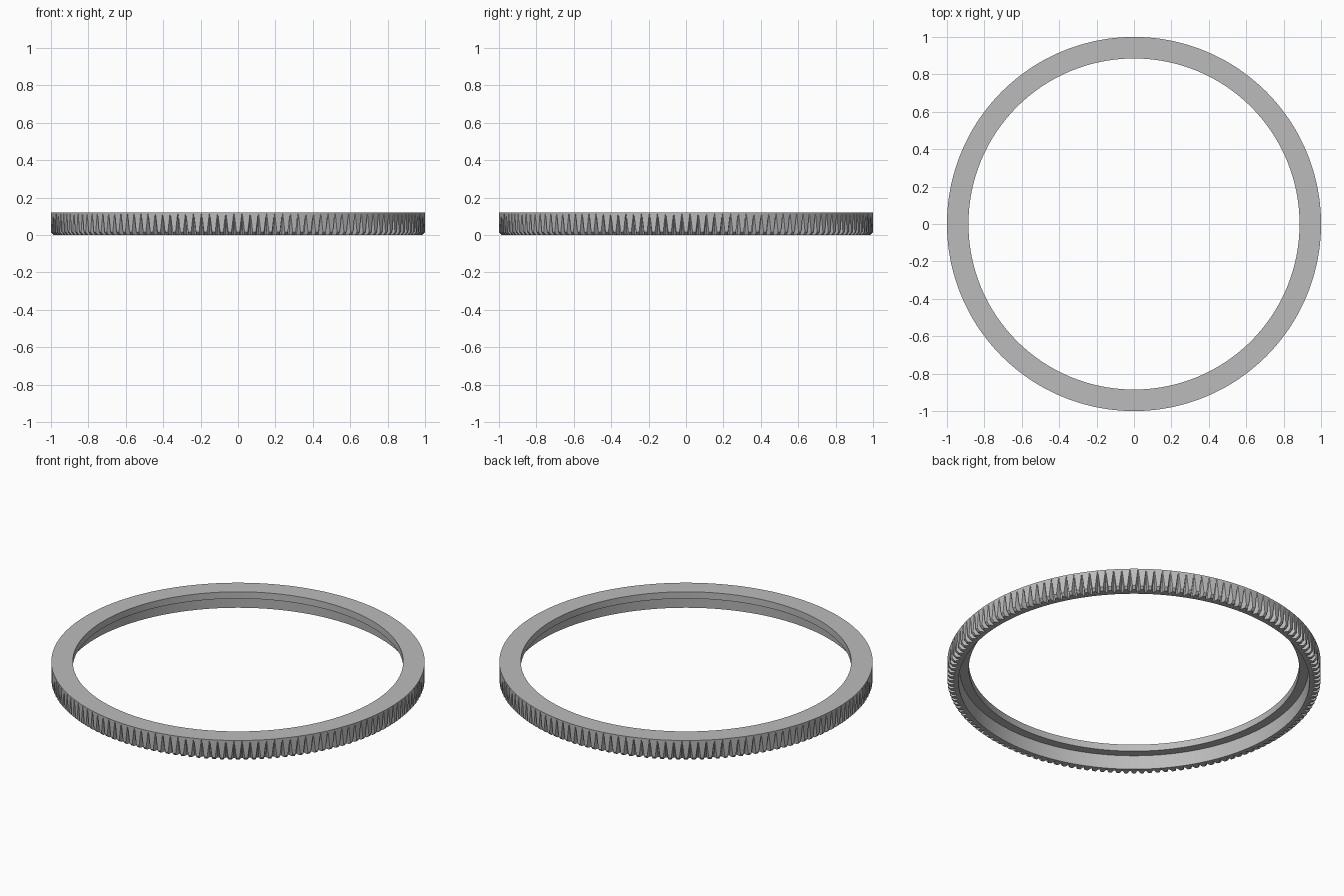
import bpy, bmesh, math

cube = bpy.data.objects.get("Cube")
if cube:
    bpy.data.objects.remove(cube, do_unlink=True)

TEETH = 144
PITCH = 2 * math.pi / TEETH

grey = bpy.data.materials.new("plain grey")
grey.use_nodes = True
colour = (0.5, 0.5, 0.5, 1)
grey.diffuse_color = colour
grey.node_tree.nodes["Principled BSDF"].inputs["Base Color"].default_value = colour


def ring(bm, z, tip, root, gap_top, gap_floor):
    """One loop of the ring: a tooth land and a groove floor per pitch."""
    verts = []
    for i in range(TEETH):
        middle = (i + 0.5) * PITCH
        for r, offset in ((tip, -gap_top), (root, -gap_floor),
                          (root, gap_floor), (tip, gap_top)):
            a = middle + offset * PITCH / 2
            verts.append(bm.verts.new((r * math.cos(a), r * math.sin(a), z)))
    return verts


# Loops around the section: inner step, lip, rim, tapering grooves, chamfered foot
section = [
    (0.0, 0.94, 0.94, 0.6, 0.2),
    (0.08, 0.935, 0.935, 0.6, 0.2),
    (0.08, 0.885, 0.885, 0.6, 0.2),
    (0.12, 0.885, 0.885, 0.6, 0.2),
    (0.12, 1.0, 1.0, 0.6, 0.2),
    (0.113, 1.0, 1.0, 0.08, 0.03),
    (0.015, 1.0, 0.966, 0.62, 0.2),
    (0.0, 0.985, 0.962, 0.62, 0.2),
]

bm = bmesh.new()
loops = [ring(bm, *row) for row in section]
for k, low in enumerate(loops):
    high = loops[(k + 1) % len(loops)]
    for j in range(len(low)):
        n = (j + 1) % len(low)
        bm.faces.new((low[j], low[n], high[n], high[j]))
bmesh.ops.recalc_face_normals(bm, faces=bm.faces)

mesh = bpy.data.meshes.new("toothed_ring")
bm.to_mesh(mesh)
bm.free()
mesh.materials.append(grey)
toothed_ring = bpy.data.objects.new("toothed_ring", mesh)
bpy.context.collection.objects.link(toothed_ring)

# Smooth walls, crisp teeth
bpy.context.view_layer.objects.active = toothed_ring
toothed_ring.select_set(True)
bpy.ops.object.shade_smooth_by_angle(angle=math.radians(15))
